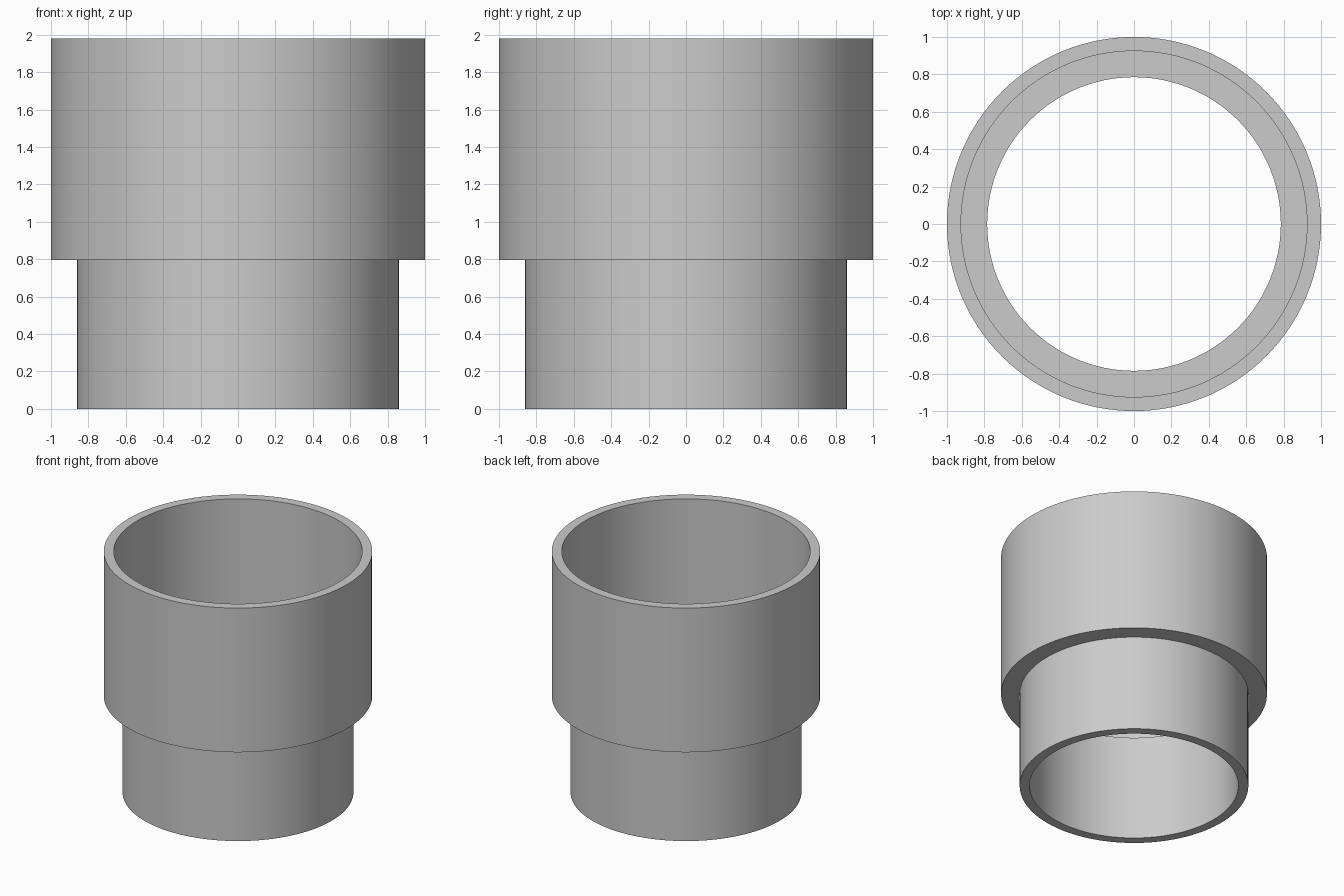
import bpy
import bmesh
from math import tau, radians
from mathutils import Matrix, Vector

cube = bpy.data.objects.get("Cube")
if cube:
    bpy.data.objects.remove(cube, do_unlink=True)

SEGMENTS = 128
HEIGHT = 1.98
SHOULDER_Z = 0.795          # underside of the wide socket
LEDGE_Z = 0.87              # inner stop ledge
SOCKET_OUT, SOCKET_IN = 1.0, 0.925
SPIGOT_OUT, SPIGOT_IN = 0.86, 0.785

# Plain grey material
grey = bpy.data.materials.new("light_grey")
grey.use_nodes = True
colour = (0.6, 0.6, 0.6, 1.0)
grey.diffuse_color = colour
grey.node_tree.nodes["Principled BSDF"].inputs["Base Color"].default_value = colour


def lathe(name, profile, material):
    """Revolve a closed (radius, height) profile around the z axis."""
    bm = bmesh.new()
    rings = []
    for i in range(SEGMENTS):
        turn = Matrix.Rotation(tau * i / SEGMENTS, 3, "Z")
        rings.append([bm.verts.new(turn @ Vector((r, 0, z))) for r, z in profile])
    n = len(profile)
    for i, ring in enumerate(rings):
        nxt = rings[(i + 1) % SEGMENTS]
        for j in range(n):
            k = (j + 1) % n
            bm.faces.new((ring[j], nxt[j], nxt[k], ring[k]))
    bmesh.ops.recalc_face_normals(bm, faces=bm.faces)
    mesh = bpy.data.meshes.new(name)
    bm.to_mesh(mesh)
    bm.free()
    mesh.materials.append(material)
    obj = bpy.data.objects.new(name, mesh)
    bpy.context.collection.objects.link(obj)
    return obj


# Stepped pipe reducer: narrow spigot below, wide socket above
reducer = lathe("pipe_reducer", [
    (SPIGOT_IN, 0), (SPIGOT_OUT, 0),
    (SPIGOT_OUT, SHOULDER_Z), (SOCKET_OUT, SHOULDER_Z),
    (SOCKET_OUT, HEIGHT), (SOCKET_IN, HEIGHT),
    (SOCKET_IN, LEDGE_Z), (SPIGOT_IN, LEDGE_Z),
], grey)

# Smooth walls with crisp rims
bpy.ops.object.select_all(action="DESELECT")
reducer.select_set(True)
bpy.context.view_layer.objects.active = reducer
bpy.ops.object.shade_smooth_by_angle(angle=radians(30))
